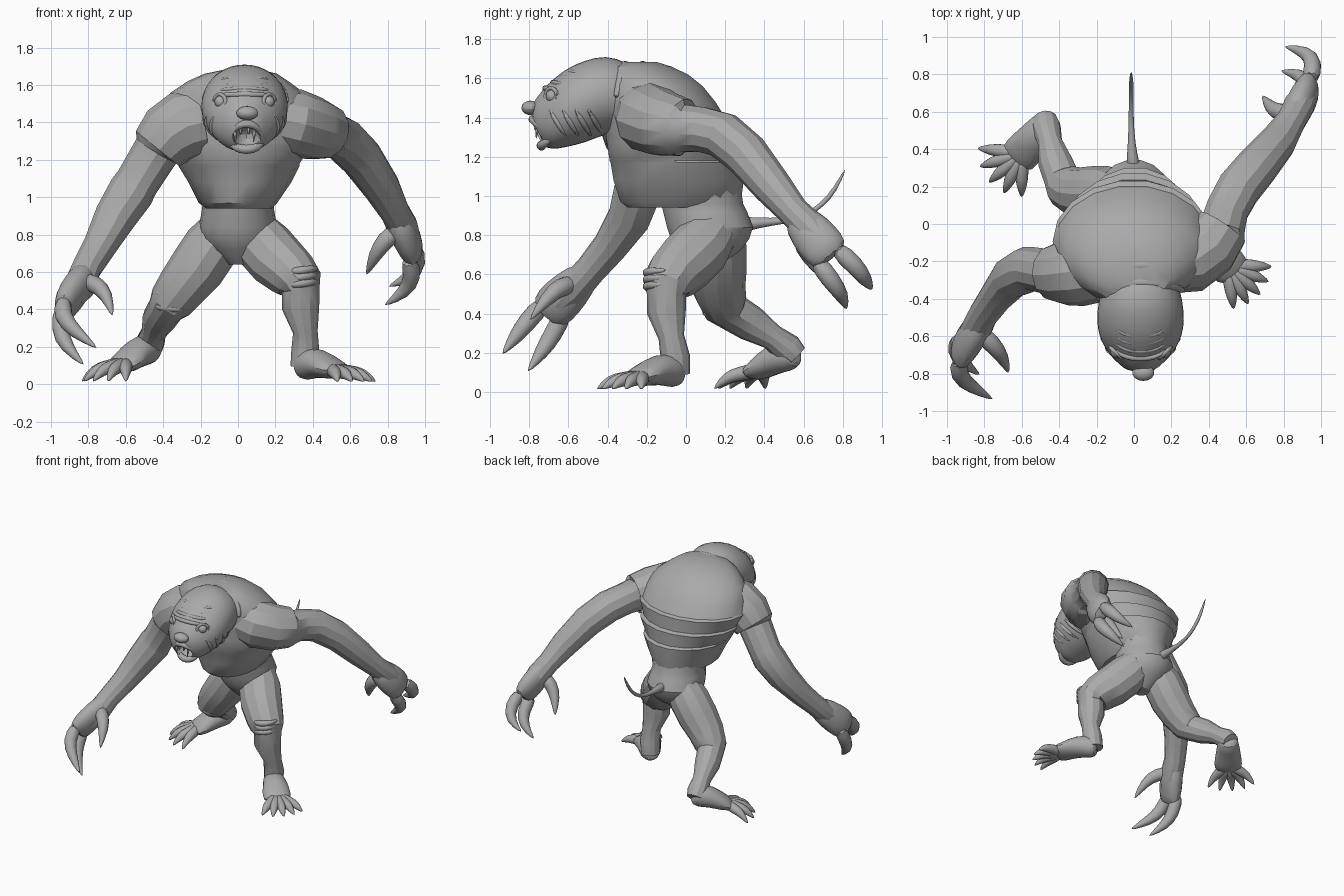
import bpy, bmesh
from math import cos, sin, pi, radians, sqrt
from mathutils import Vector, Matrix

if "Cube" in bpy.data.objects:
    bpy.data.objects.remove(bpy.data.objects["Cube"])

skin = bpy.data.materials.new("grey_skin")
skin.use_nodes = True
GREY = (0.4, 0.4, 0.4, 1)
skin.diffuse_color = GREY
skin.node_tree.nodes["Principled BSDF"].inputs["Base Color"].default_value = GREY
HEAD_X = 0.035


def finish(name, bm, subdivide=0):
    bmesh.ops.recalc_face_normals(bm, faces=bm.faces)
    mesh = bpy.data.meshes.new(name)
    bm.to_mesh(mesh)
    bm.free()
    mesh.materials.append(skin)
    ob = bpy.data.objects.new(name, mesh)
    bpy.context.collection.objects.link(ob)
    bpy.ops.object.select_all(action='DESELECT')
    bpy.context.view_layer.objects.active = ob
    ob.select_set(True)
    if subdivide:
        ob.modifiers.new("soften", 'SUBSURF').levels = subdivide
        bpy.ops.object.modifier_apply(modifier="soften")
    bpy.ops.object.shade_smooth_by_angle(angle=radians(28))
    return ob


def skin_rings(name, rings, subdivide=0):
    """Bridge a list of point rings and close both ends."""
    bm = bmesh.new()
    loops = [[bm.verts.new(p) for p in ring] for ring in rings]
    for a, b in zip(loops, loops[1:]):
        for i in range(len(a)):
            j = (i + 1) % len(a)
            bm.faces.new((a[i], a[j], b[j], b[i]))
    bm.faces.new(loops[0])
    bm.faces.new(loops[-1])
    return finish(name, bm, subdivide)


def circle(n):
    return [(cos(2 * pi * k / n), sin(2 * pi * k / n)) for k in range(n)]


def tube(name, path, n=10, ref=(0, 0, 1), subdivide=1):
    """Tube through (x, y, z, radius) or (x, y, z, width, height) points."""
    pts = [Vector(p[:3]) for p in path]
    side, rings = None, []
    for i, p in enumerate(path):
        t = (pts[min(i + 1, len(pts) - 1)] - pts[max(i - 1, 0)]).normalized()
        if side is None:
            side = t.cross(Vector(ref))
        side = (side - t * side.dot(t)).normalized()
        up = side.cross(t)
        rings.append([pts[i] + side * c * p[3] + up * s * p[-1] for c, s in circle(n)])
    return skin_rings(name, rings, subdivide)


def slices(name, rows, n=18):
    """Horizontal slices given as (z, x min, x max, y min, y max)."""
    skin_rings(name, [[((x0 + x1 + (x1 - x0) * c) / 2, (y0 + y1 + (y1 - y0) * s) / 2, z)
                       for c, s in circle(n)] for z, x0, x1, y0, y1 in rows])


def ball(name, at, size):
    bm = bmesh.new()
    bmesh.ops.create_uvsphere(bm, u_segments=14, v_segments=9, radius=1,
                              matrix=Matrix.Translation(at) @ Matrix.Diagonal((*size, 1)))
    return finish(name, bm)


def ridge(name, left, mid, right, r, steps=9):
    """Skin fold arching from left to right through mid."""
    a, m, b = Vector(left), Vector(mid), Vector(right)
    pts = []
    for k in range(steps):
        u = pi * k / (steps - 1)
        p = (a + b) / 2 + (a - b) / 2 * cos(u) + (m - (a + b) / 2) * sin(u)
        pts.append((*p, r * (0.35 + 0.65 * sin(u))))
    tube(name, pts, n=8, ref=(0.1, 0.2, 1))


# Trunk, with stepped folds down the back
slices("pelvis_and_waist", [
    (.64, -.05, .07, .04, .16), (.72, -.15, .16, -.04, .28), (.78, -.2, .2, -.08, .325),
    (.84, -.21, .21, -.10, .345), (.92, -.195, .195, -.12, .315),
    (.96, -.19, .19, -.13, .295), (1.06, -.21, .22, -.16, .28)])
slices("chest_and_back", [
    (.94, -.17, .18, -.30, .22), (.97, -.21, .21, -.34, .285), (1.08, -.265, .285, -.375, .3),
    (1.17, -.32, .33, -.39, .305), (1.18, -.32, .33, -.395, .275), (1.28, -.39, .39, -.41, .275),
    (1.29, -.38, .38, -.41, .24), (1.39, -.435, .425, -.42, .235), (1.4, -.425, .415, -.42, .205),
    (1.48, -.41, .40, -.43, .155), (1.56, -.36, .35, -.43, .09), (1.62, -.27, .27, -.43, .015),
    (1.66, -.18, .21, -.40, -.07), (1.685, -.06, .11, -.33, -.15)])
for i in range(2):
    y = -.31 + .09 * i
    ridge(f"neck_fold_{i}", (-.19, y - .05, 1.5), (HEAD_X, y, 1.655), (.26, y - .05, 1.5), .04, 13)
tube("tail", [(0, .28, .85, .05), (-.01, .36, .865, .03), (-.015, .5, .87, .016), (-.015, .62, .9, .014),
              (-.015, .7, .96, .014), (-.015, .76, 1.03, .014), (-.015, .815, 1.14, .004)], n=8)

# Arms, each with a shoulder cap that steps down to the upper arm
tube("left_arm", [
    (.2, -.2, 1.42, .17), (.3, -.19, 1.40, .18), (.4, -.12, 1.37, .17), (.47, -.02, 1.35, .15),
    (.475, -.01, 1.345, .125), (.5, .08, 1.34, .118), (.56, .19, 1.31, .12), (.66, .31, 1.21, .115),
    (.77, .44, 1.05, .10), (.84, .55, .92, .08), (.88, .63, .84, .085), (.92, .7, .77, .06)], n=12, subdivide=0)
tube("right_arm", [
    (-.2, -.24, 1.40, .18), (-.29, -.25, 1.38, .19), (-.37, -.26, 1.33, .175), (-.43, -.26, 1.26, .15),
    (-.435, -.26, 1.25, .125), (-.54, -.24, 1.08, .118), (-.57, -.245, 1.03, .125), (-.66, -.29, .89, .112),
    (-.74, -.39, .74, .09), (-.81, -.49, .62, .08), (-.85, -.58, .52, .085), (-.89, -.65, .45, .06)], n=12, subdivide=0)

# Hands: a broad palm, two thick fingers and a thumb
tube("left_palm", [(.835, .55, .92, .08, .075), (.885, .63, .82, .12, .085), (.925, .71, .73, .125, .075),
                   (.94, .75, .68, .10, .05)], ref=(1, 0, 0))
tube("right_palm", [(-.8, -.49, .62, .08, .075), (-.86, -.59, .52, .115, .085), (-.915, -.67, .44, .125, .075),
                    (-.94, -.72, .38, .10, .05)], ref=(1, 0, 0))


def digits(side, named_paths):
    for part, pts in named_paths.items():
        radii = (.055, .054, .043, .005)
        tube(f"{side}_{part}", [(*p, r) for p, r in zip(pts, radii)], n=8, ref=(.3, .5, .2))


digits("left", {
    "upper_finger": [(.94, .76, .74), (.965, .86, .65), (.925, .92, .57), (.8, .95, .52)],
    "lower_finger": [(.91, .66, .68), (.94, .74, .57), (.89, .8, .49), (.78, .82, .42)],
    "thumb": [(.86, .6, .83), (.785, .59, .77), (.73, .62, .69), (.685, .69, .58)]})
digits("right", {
    "lower_finger": [(-.935, -.61, .43), (-.955, -.68, .29), (-.92, -.74, .2), (-.82, -.81, .1)],
    "upper_finger": [(-.93, -.72, .46), (-.945, -.81, .36), (-.87, -.87, .28), (-.75, -.94, .19)],
    "thumb": [(-.84, -.56, .55), (-.76, -.64, .54), (-.70, -.71, .48), (-.67, -.8, .36)]})

# Legs, the thighs ending in a cuff at the knee
tube("left_leg", [
    (.08, .14, .82, .13), (.14, .08, .74, .155), (.21, 0, .66, .155), (.29, -.07, .59, .14),
    (.33, -.1, .54, .125), (.335, -.1, .5, .1), (.335, -.1, .41, .1), (.36, -.075, .28, .066),
    (.36, -.055, .18, .075), (.35, -.05, .09, .07)], n=12, ref=(0, 1, 0), subdivide=0)
tube("right_leg", [
    (-.08, .15, .82, .13), (-.14, .16, .74, .15), (-.22, .16, .62, .15), (-.3, .17, .52, .135),
    (-.36, .2, .44, .12), (-.385, .24, .405, .098), (-.42, .33, .35, .093), (-.45, .44, .28, .066),
    (-.47, .52, .22, .078), (-.475, .56, .18, .065)], n=12, ref=(0, 1, 0), subdivide=0)
for i in range(3):
    ridge(f"left_knee_fold_{i}", (.26, -.14, .53 + .035 * i), (.35, -.2, .54 + .035 * i),
          (.42, -.1, .55 + .035 * i), .024)
    ridge(f"right_knee_fold_{i}", (-.43, .15, .42 + .035 * i), (-.385, .11, .41 + .035 * i),
          (-.29, .11, .4 + .035 * i), .024)


def foot(side, heel, ball_at, lift, heading, spread):
    h, b = Vector(heel), Vector(ball_at)
    mid = h.lerp(b, .5) + Vector((0, 0, lift))
    back = h - (b - h) * .2
    tube(f"{side}_foot", [(*back, .06, .065), (*h, .085, .09), (*mid, .095, .085),
                          (*b, .115, .06), (*(b + (b - h) * .35), .1, .035)])
    for i in range(5):
        k = i - 2
        a = radians(heading + k * spread)
        flat, d = Vector((b.x, b.y, 0)), Vector((cos(a), sin(a), 0))
        joints = ((.02, b.z, .042), (.1, b.z * .8, .04), (.17, b.z * .55 + .015, .035), (.24, .012, .006))
        tube(f"{side}_toe_{i}", [(*(flat + d * s + Vector((0, 0, z))), r) for s, z, r in joints], n=8)


foot("left", (.36, -.06, .1), (.5, -.22, .08), .03, -42, 20)
foot("right", (-.475, .53, .19), (-.6, .38, .115), .02, 222, 24)

# Head, upright rings from neck to muzzle as (y, z, half width, half height)
HEAD = [(-.22, 1.48, .16, .15), (-.3, 1.51, .2, .175), (-.41, 1.52, .23, .205), (-.52, 1.48, .24, .215),
        (-.6, 1.455, .225, .205), (-.66, 1.425, .195, .19), (-.71, 1.405, .16, .165),
        (-.75, 1.395, .115, .125), (-.79, 1.405, .07, .065)]
head = skin_rings("head", [[(HEAD_X + rx * c, y, z + rz * s) for c, s in circle(18)]
                           for y, z, rx, rz in HEAD], 1)


def half_width(y, z):
    """Half width of the head at a given depth and height."""
    for a, b in zip(HEAD, HEAD[1:]):
        if b[0] <= y <= a[0]:
            zc, rx, rz = Vector(a[1:]).lerp(Vector(b[1:]), (y - a[0]) / (b[0] - a[0]))
            return rx * sqrt(max(0, 1 - ((z - zc) / rz) ** 2))


# Open mouth, cut from the head
cutter = ball("mouth_cutter", (HEAD_X + .01, -.77, 1.325), (.075, .12, .065))
cutter.hide_render = True
cut = head.modifiers.new("mouth", 'BOOLEAN')
cut.object, cut.operation = cutter, 'DIFFERENCE'
bpy.context.view_layer.objects.active = head
bpy.ops.object.modifier_apply(modifier="mouth")
bpy.data.objects.remove(cutter)

ball("nose", (HEAD_X + .015, -.795, 1.45), (.06, .045, .037))
ridge("upper_lip", (-.045, -.70, 1.30), (.045, -.785, 1.395), (.135, -.70, 1.30), .024)
ridge("lower_jaw", (-.045, -.67, 1.31), (.045, -.74, 1.255), (.135, -.67, 1.31), .028)
for i in range(4):
    y, z = -.72 + .04 * i, 1.55 + .028 * i
    ridge(f"brow_fold_{i}", (HEAD_X - .13, y + .05, z - .005), (HEAD_X, y, z),
          (HEAD_X + .13, y + .05, z - .005), .017)
for side, s in (("right", -1), ("left", 1)):
    x = lambda d: HEAD_X + s * d
    ball(f"{side}_eye", (x(.128), -.683, 1.51), (.033, .033, .033))
    rim = [(x(.132 + .032 * c), -.688 + .03 * c, 1.51 + .042 * v, .013) for c, v in circle(12)]
    tube(f"{side}_eye_rim", rim + rim[:1], n=6, ref=(0, 1, 0))
    for i in range(4):
        path = [(-.70 + .065 * i + .022 * k, 1.45 - .037 * k) for k in range(5)]
        tube(f"{side}_cheek_fold_{i}", [(x(half_width(y, z) - .01), y, z, .006 + .013 * sin(pi * k / 4))
                                        for k, (y, z) in enumerate(path)], n=6, ref=(1, 0, 0))
    tube(f"{side}_fang", [(x(.055), -.75, 1.385, .013), (x(.052), -.76, 1.34, .011),
                          (x(.047), -.765, 1.29, .003)], n=6)
    tube(f"{side}_front_tooth", [(x(.022), -.765, 1.39, .014), (x(.02), -.77, 1.33, .01)], n=6, ref=(0, 1, 0))
